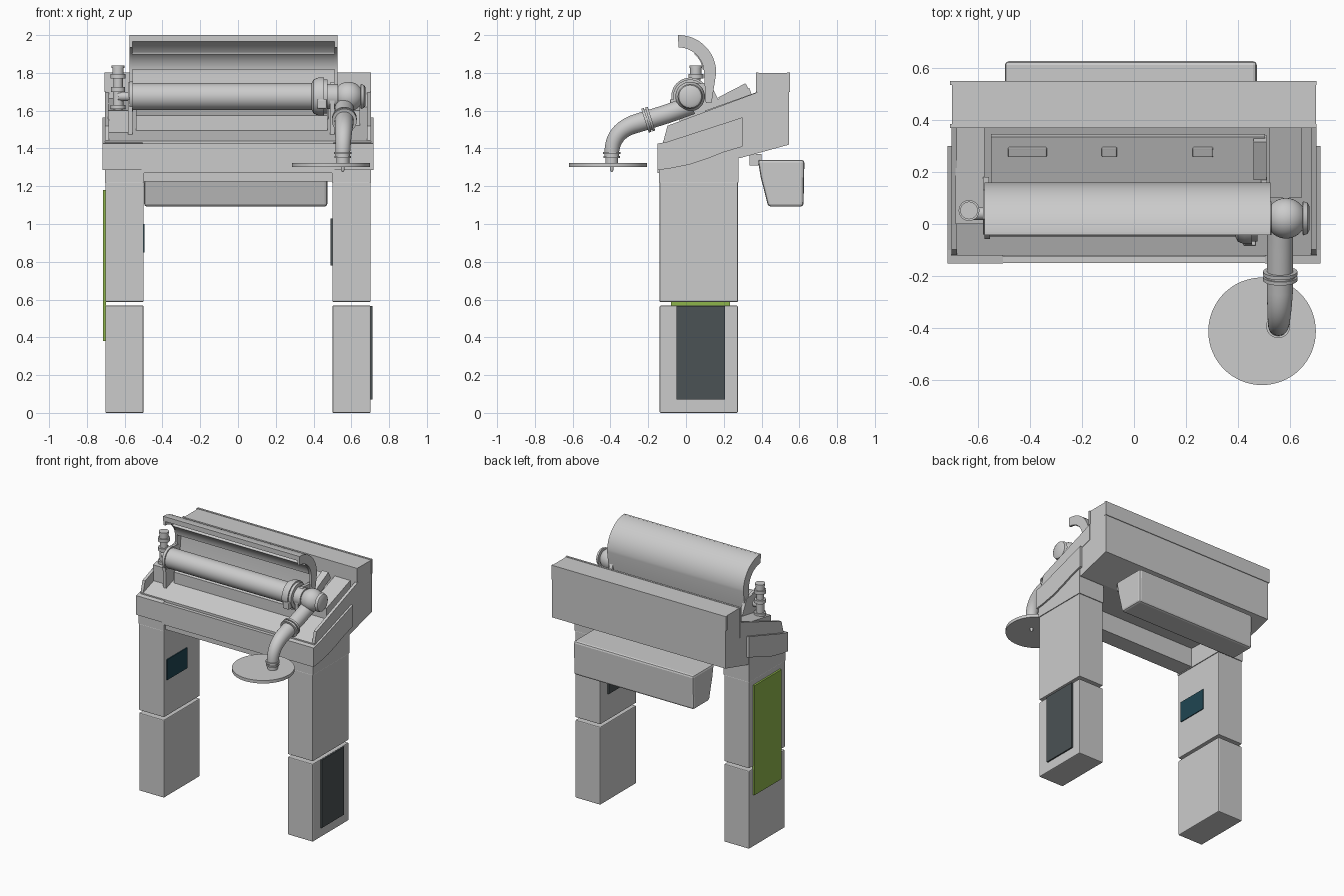
import bpy, bmesh, math
from mathutils import Vector, Matrix

if "Cube" in bpy.data.objects:
    bpy.data.objects.remove(bpy.data.objects["Cube"])

def material(name, rgb):
    m = bpy.data.materials.new(name)
    m.diffuse_color = (*rgb, 1)
    m.use_nodes = True
    m.node_tree.nodes["Principled BSDF"].inputs["Base Color"].default_value = m.diffuse_color
    return m

GREEN = material("green", (0.27, 0.46, 0.07))
DARK = material("dark_grey", (0.07, 0.085, 0.09))
TEAL = material("dark_teal", (0.014, 0.06, 0.085))

def finish(name, bm, mat=None, bevel=0, smooth=False):
    bmesh.ops.recalc_face_normals(bm, faces=bm.faces)
    me = bpy.data.meshes.new(name)
    bm.to_mesh(me)
    bm.free()
    ob = bpy.data.objects.new(name, me)
    bpy.context.collection.objects.link(ob)
    if mat:
        me.materials.append(mat)
    if bevel:
        b = ob.modifiers.new("bevel", 'BEVEL')
        b.width, b.segments = bevel, 2
    if smooth:
        bpy.ops.object.select_all(action='DESELECT')
        ob.select_set(True)
        bpy.context.view_layer.objects.active = ob
        bpy.ops.object.shade_smooth_by_angle(angle=math.radians(35))
    return ob

def prism(name, x0, x1, profile, mat=None, bevel=0, smooth=False):
    """Extrude a (y, z) profile from x0 to x1."""
    bm = bmesh.new()
    a = [bm.verts.new((x0, y, z)) for y, z in profile]
    b = [bm.verts.new((x1, y, z)) for y, z in profile]
    bm.faces.new(a)
    bm.faces.new(b[::-1])
    n = len(profile)
    for i in range(n):
        j = (i + 1) % n
        bm.faces.new((a[i], b[i], b[j], a[j]))
    return finish(name, bm, mat, bevel, smooth)

def box(name, x0, x1, y0, y1, z0, z1, mat=None, bevel=0):
    return prism(name, x0, x1, [(y0, z0), (y1, z0), (y1, z1), (y0, z1)], mat, bevel)

def turned(name, origin, axis, profile, n=40):
    """Lathe a (distance along axis, radius) profile."""
    bm = bmesh.new()
    rot = Vector(axis).to_track_quat('Z', 'Y').to_matrix()
    rings = [[bm.verts.new(Vector(origin) + rot @ Vector((r * math.cos(2 * math.pi * k / n),
              r * math.sin(2 * math.pi * k / n), d))) for k in range(n)] for d, r in profile]
    for p, q in zip(rings, rings[1:]):
        for k in range(n):
            bm.faces.new((p[k], p[(k + 1) % n], q[(k + 1) % n], q[k]))
    bm.faces.new(rings[0])
    bm.faces.new(rings[-1])
    return finish(name, bm, smooth=True)

def slab(y0, z0, y1, z1, t):
    """Profile of a tilted plate, thickness t below the line."""
    d = Vector((y1 - y0, z1 - z0)).normalized() * t
    return [(y0, z0), (y1, z1), (y1 + d.y, z1 - d.x), (y0 + d.y, z0 - d.x)]

def arc(cy, cz, r, a0, a1, n=20):
    return [(cy + r * math.cos(math.radians(a0 + (a1 - a0) * i / n)),
             cz + r * math.sin(math.radians(a0 + (a1 - a0) * i / n))) for i in range(n + 1)]

# Legs: two stacked blocks with an open joint, and a sloped cap on each
for side, s in (("left", -1), ("right", 1)):
    box(side + "_lower_leg", s * 0.50, s * 0.702, -0.14, 0.275, 0, 0.568, bevel=0.006)
    box(side + "_upper_leg", s * 0.50, s * 0.702, -0.14, 0.275, 0.588, 1.22, bevel=0.004)
    prism(side + "_leg_cap", s * 0.497, s * 0.705,
          [(-0.143, 1.22), (0.278, 1.22), (0.278, 1.45), (-0.143, 1.40)])
    # Side bracket of the frame with a curved lower edge
    prism(side + "_frame_bracket", s * 0.505, s * 0.717,
          [(-0.152, 1.285), (-0.08, 1.295), (0.02, 1.315), (0.11, 1.345), (0.2, 1.38),
           (0.30, 1.41), (0.30, 1.565), (-0.10, 1.435), (-0.152, 1.425)])
    # Sloped tray wall
    prism(side + "_tray_wall", s * 0.682, s * 0.703,
          [(-0.122, 1.43), (-0.098, 1.52), (0.38, 1.698), (0.38, 1.58)])

# Panels on the legs
box("green_side_panel", -0.716, -0.70, -0.08, 0.232, 0.38, 1.18, GREEN)
box("dark_side_panel", 0.70, 0.712, -0.05, 0.207, 0.07, 0.565, DARK)
box("inner_screen", -0.502, -0.494, -0.11, 0.12, 0.85, 1.0, TEAL)
box("inner_control_plate", 0.49, 0.502, 0.06, 0.19, 0.78, 1.03, DARK)

# Body: front apron, sloped tray floor and rear housing
box("front_apron", -0.51, 0.51, -0.15, -0.125, 1.27, 1.425)
box("apron_beam", -0.50, 0.50, -0.125, 0.0, 1.225, 1.40)
prism("tray_and_rear_housing", -0.70, 0.70,
      [(-0.122, 1.37), (0.29, 1.35), (0.545, 1.42), (0.545, 1.80), (0.375, 1.80),
       (0.375, 1.62), (-0.122, 1.44)])
for name, x0, x1, y0, y1 in (("rear_rim_back", -0.708, 0.703, 0.535, 0.55),
                             ("rear_rim_front", -0.708, 0.703, 0.37, 0.385)):
    box(name, x0, x1, y0, y1, 1.70, 1.803)

# Collecting bin hung at the back
prism("rear_bin", -0.497, 0.473,
      [(0.38, 1.34), (0.627, 1.34), (0.622, 1.092), (0.435, 1.092), (0.395, 1.25)], bevel=0.015)
box("bin_hanger", -0.45, 0.43, 0.335, 0.40, 1.31, 1.37)

# Mounting blocks on the tray
prism("left_mount_block", -0.688, -0.575, [(0.0, 1.44), (0.0, 1.60), (0.38, 1.665), (0.38, 1.55)])
prism("right_mount_block", 0.52, 0.645, [(0.10, 1.50), (0.10, 1.60), (0.38, 1.70), (0.38, 1.58)])
prism("right_motor_box", 0.46, 0.51, slab(0.17, 1.67, 0.315, 1.745, 0.06))
prism("drum_cradle", -0.54, 0.475, [(0.03, 1.48), (0.03, 1.575), (0.20, 1.61), (0.20, 1.54)])

# Sloped support plate with raised handles
prism("support_plate", -0.55, 0.505, slab(0.13, 1.645, 0.335, 1.72, 0.035))
prism("support_plate_foot", -0.53, 0.48, [(0.20, 1.54), (0.20, 1.65), (0.31, 1.69), (0.31, 1.58)])
for i, (x, w) in enumerate(((-0.41, 0.15), (-0.095, 0.06), (0.265, 0.08))):
    prism("plate_handle_%d" % (i + 1), x - w / 2, x + w / 2, slab(0.255, 1.708, 0.29, 1.722, 0.025),
          bevel=0.006)

# Drum with stepped end collar and tee at the right end
DY, DZ = 0.022, 1.675
turned("drum", (0, DY, DZ), (1, 0, 0),
       [(-0.575, 0.055), (-0.575, 0.08), (-0.555, 0.08), (-0.555, 0.071), (0.39, 0.071),
        (0.40, 0.09), (0.425, 0.10), (0.455, 0.10), (0.455, 0.09), (0.475, 0.09),
        (0.475, 0.065), (0.53, 0.065)])
ball = [(0.585 - 0.078 * math.cos(math.radians(a)), 0.078 * math.sin(math.radians(a)))
        for a in range(45, 145, 9)]
turned("drum_tee", (0, DY, DZ), (1, 0, 0),
       ball + [(0.65, 0.066), (0.668, 0.06), (0.676, 0.045)])
for name, x in (("left_drum_bracket", -0.57), ("right_drum_bracket", 0.50)):
    prism(name, x - 0.012, x + 0.012, [(-0.03, 1.46), (-0.04, 1.66), (0.02, 1.75), (0.13, 1.74),
                                       (0.18, 1.64), (0.18, 1.54)])
box("drum_clamp", 0.42, 0.47, -0.085, -0.04, 1.61, 1.66, bevel=0.006)

# Open lid: curved hollow shell with thick end ribs and inner liner
CY, CZ = -0.04, 1.80
def lid_profile(r_in, tail):
    outer = arc(CY, CZ, 0.20, 90, 0)
    inner = arc(CY, CZ, r_in, 0, 90)
    return outer + [(0.135, 1.64), (0.135 - tail, 1.64)] + inner
prism("lid_shell", -0.575, 0.525, lid_profile(0.183, 0.015), smooth=True)
for name, x in (("lid_left_rib", -0.575), ("lid_right_rib", 0.510)):
    prism(name, x, x + 0.016, lid_profile(0.135, 0.03), smooth=True)
prism("lid_liner", -0.56, 0.51, arc(CY, CZ, 0.145, 50, 8) + arc(CY, CZ, 0.13, 8, 50), smooth=True)
box("lid_front_lip", -0.575, 0.525, -0.042, -0.03, 1.965, 2.0)

# Inlet valve on the left
turned("inlet_valve", (-0.635, 0.052, 1.56), (0, 0, 1),
       [(0, 0.028), (0.05, 0.028), (0.05, 0.04), (0.07, 0.04), (0.07, 0.028), (0.14, 0.028),
        (0.14, 0.038), (0.165, 0.038), (0.165, 0.025), (0.21, 0.025), (0.21, 0.04),
        (0.235, 0.04), (0.235, 0.03), (0.265, 0.03), (0.265, 0.034), (0.28, 0.034)], 28)
turned("inlet_link", (-0.635, 0.04, 1.675), (1, 0, 0), [(0, 0.024), (0.07, 0.024)], 24)

# Outlet pipe sloping forward, then bending down
path = [(0.03, 1.63), (-0.10, 1.583), (-0.26, 1.533)]
p0, p1, p2 = Vector((-0.26, 1.533)), Vector((-0.393, 1.495)), Vector((-0.393, 1.37))
for i in range(1, 13):
    t = i / 12
    path.append(tuple(p0 * (1 - t) ** 2 + p1 * 2 * t * (1 - t) + p2 * t * t))
bm = bmesh.new()
rings, N, PX = [], 32, 0.563
for i, (y, z) in enumerate(path):
    a, b = path[max(i - 1, 0)], path[min(i + 1, len(path) - 1)]
    d = Vector((b[0] - a[0], b[1] - a[1])).normalized()
    r = 0.05 - 0.012 * max(0, i - 2) / 12
    rings.append([bm.verts.new((PX - 0.008 * i / 14 + r * math.cos(2 * math.pi * k / N),
                                y - d.y * r * math.sin(2 * math.pi * k / N),
                                z + d.x * r * math.sin(2 * math.pi * k / N))) for k in range(N)])
for p, q in zip(rings, rings[1:]):
    for k in range(N):
        bm.faces.new((p[k], p[(k + 1) % N], q[(k + 1) % N], q[k]))
bm.faces.new(rings[0])
bm.faces.new(rings[-1])
finish("outlet_pipe", bm, smooth=True)
turned("outlet_pipe_flange", (PX, -0.20, 1.552), (0, -1, -0.32),
       [(-0.018, 0.056), (-0.018, 0.066), (-0.004, 0.066), (-0.004, 0.058), (0.004, 0.058),
        (0.004, 0.066), (0.018, 0.066), (0.018, 0.056)])
turned("outlet_nozzle", (0.555, -0.393, 1.275), (0, 0, 1),
       [(0, 0.004), (0.012, 0.01), (0.03, 0.01), (0.03, 0.034), (0.075, 0.034), (0.075, 0.044),
        (0.085, 0.044), (0.085, 0.038), (0.095, 0.038), (0.095, 0.046), (0.107, 0.046),
        (0.107, 0.036)])

# Round tray under the outlet
turned("round_tray", (0.493, -0.413, 1.302), (0, 0, 1), [(0, 0.207), (0.022, 0.207)], 64)
